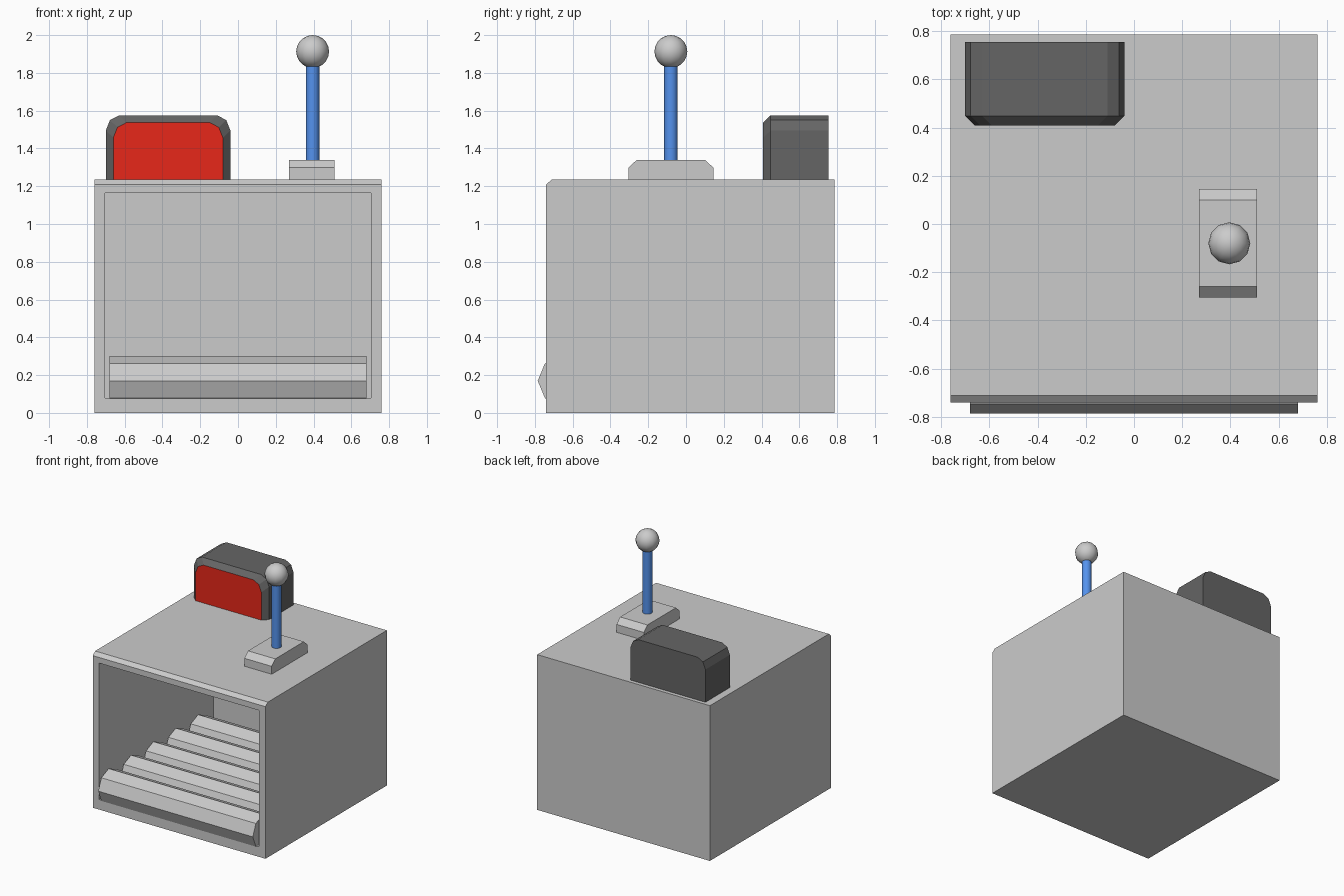
import bpy, bmesh, math

if "Cube" in bpy.data.objects:
    bpy.data.objects.remove(bpy.data.objects["Cube"])

def material(name, rgb):
    m = bpy.data.materials.new(name)
    m.diffuse_color = (*rgb, 1)
    m.use_nodes = True
    m.node_tree.nodes["Principled BSDF"].inputs["Base Color"].default_value = m.diffuse_color
    return m

RED = material("red", (0.8, 0.02, 0.01))
BLUE = material("blue", (0.09, 0.29, 0.85))
DARK = material("dark_grey", (0.13, 0.13, 0.13))

def finish(bm, name, mats=()):
    bmesh.ops.recalc_face_normals(bm, faces=bm.faces[:])
    me = bpy.data.meshes.new(name)
    bm.to_mesh(me)
    bm.free()
    ob = bpy.data.objects.new(name, me)
    bpy.context.collection.objects.link(ob)
    for m in mats:
        me.materials.append(m)
    return ob

def loft(loops):
    """Skin matching loops of points and cap both ends."""
    bm = bmesh.new()
    rings = [[bm.verts.new(p) for p in lp] for lp in loops]
    n = len(rings[0])
    for a, b in zip(rings, rings[1:]):
        for i in range(n):
            j = (i + 1) % n
            bm.faces.new((a[i], a[j], b[j], b[i]))
    caps = bm.faces.new(rings[0]), bm.faces.new(rings[-1])
    return bm, caps

def prism_x(profile, x0, x1):
    """Extrude a (y, z) profile along x."""
    return loft([[(x, y, z) for y, z in profile] for x in (x0, x1)])[0]

# Body: chamfered box with a deep opening in the front
TOP = 1.235
bm = prism_x([(-.74, 0), (.785, 0), (.785, TOP), (-.71, TOP), (-.74, 1.21)], -.76, .76)
bmesh.ops.recalc_face_normals(bm, faces=bm.faces[:])
bm.normal_update()
front = next(f for f in bm.faces if f.normal.y < -.99)
bmesh.ops.inset_region(bm, faces=[front], thickness=.08)
for v in front.verts:
    v.co.z = 1.165 if v.co.z > .6 else .08
inner = bmesh.ops.extrude_discrete_faces(bm, faces=[front])["faces"][0]
for v in inner.verts:
    v.co.y = .695
finish(bm, "body")

# Row of octagonal rollers inside the opening
for k in range(5):
    cy, r = -.655 + .281 * k, .13
    ring = [(cy + r * math.cos(i * math.pi / 4), .17 + r * math.sin(i * math.pi / 4))
            for i in range(8)]
    finish(prism_x(ring, -.68, .68), f"roller_{k + 1}")

# Display: round-cornered housing with a bevelled front and a red screen
def arch(y, half, top, cx=-.37):
    right = [(half, TOP), (half, top - .08), (half - .022, top - .025), (half - .07, top)]
    pts = right + [(-x, z) for x, z in reversed(right)]
    return [(cx + x, y, z) for x, z in pts]

bm, caps = loft([arch(.408, .29, 1.537), arch(.448, .33, 1.575), arch(.755, .33, 1.575)])
caps[0].material_index = 1
finish(bm, "display", [DARK, RED])

# Lever base
finish(prism_x([(-.305, TOP), (.145, TOP), (.145, 1.298), (.1, 1.34), (-.26, 1.34), (-.305, 1.298)],
               .27, .51), "lever_base")

# Lever stick
LX, LY = .395, -.08
bpy.ops.mesh.primitive_cylinder_add(vertices=12, radius=.036, depth=.55, location=(LX, LY, 1.605))
stick = bpy.context.object
stick.name = "lever_stick"
stick.data.materials.append(BLUE)
bpy.ops.object.shade_smooth_by_angle(angle=math.radians(40))

# Lever knob
bpy.ops.mesh.primitive_uv_sphere_add(segments=12, ring_count=10, radius=.087, location=(LX, LY, 1.913))
bpy.context.object.name = "lever_knob"
bpy.ops.object.shade_smooth()
